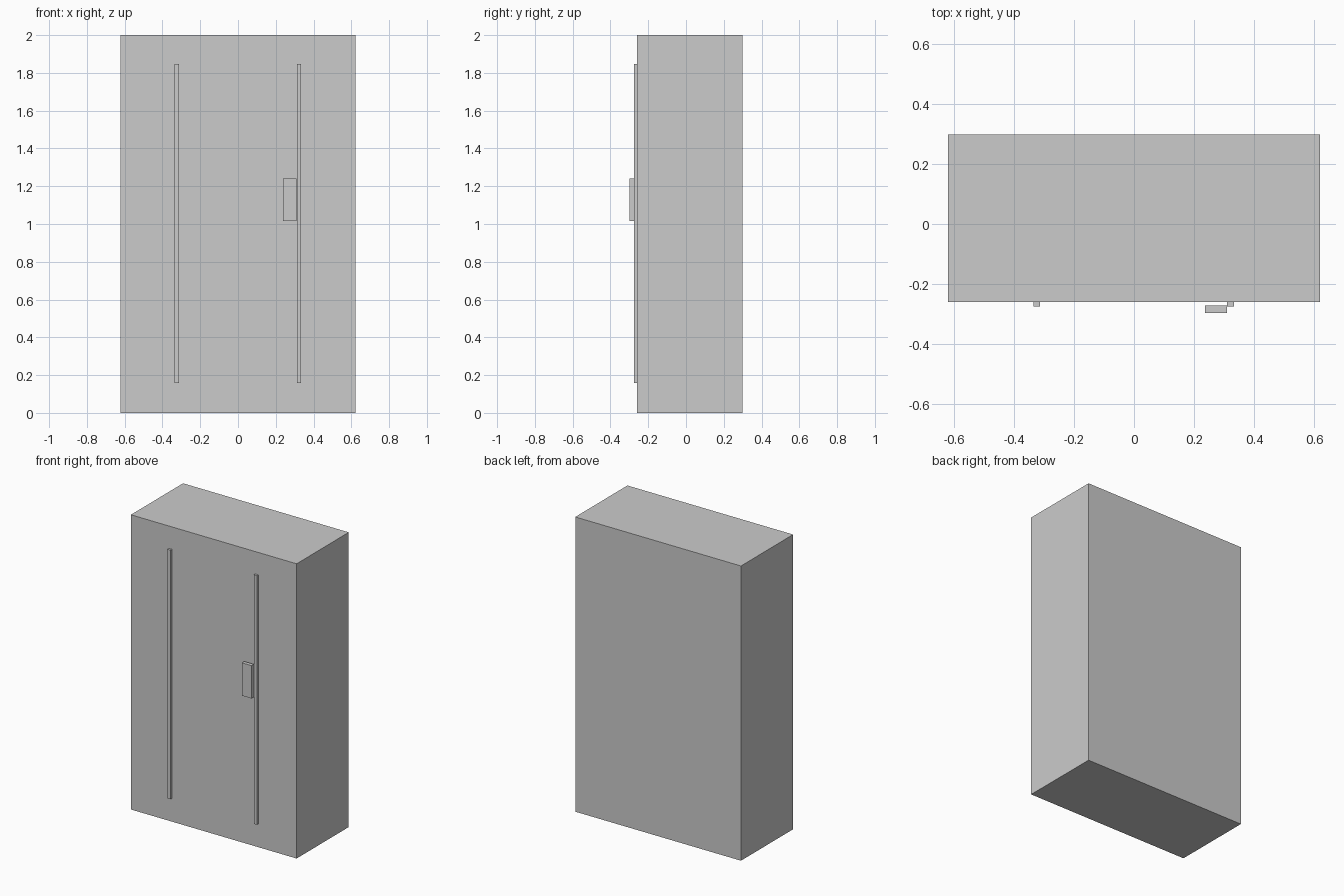
import bpy

if "Cube" in bpy.data.objects:
    bpy.data.objects.remove(bpy.data.objects["Cube"])


def box(name, lo, hi):
    """Axis-aligned box between two corners."""
    bpy.ops.mesh.primitive_cube_add(size=1, location=[(a + b) / 2 for a, b in zip(lo, hi)])
    ob = bpy.context.object
    ob.name = name
    ob.scale = [b - a for a, b in zip(lo, hi)]
    bpy.ops.object.transform_apply(location=False, rotation=False, scale=True)
    return ob


FRONT = -0.26  # y of the cabinet front face

# Cabinet body
box("cabinet_body", (-0.622, FRONT, 0), (0.622, 0.299, 2))

# Vertical trim strips on the front
for side, x in (("left", -0.325), ("right", 0.323)):
    box(side + "_trim_strip", (x - 0.0115, FRONT - 0.015, 0.158), (x + 0.0115, FRONT, 1.848))

# Handle plate standing just off the front, beside the right strip
box("handle_plate", (0.237, -0.298, 1.017), (0.311, -0.273, 1.24))
